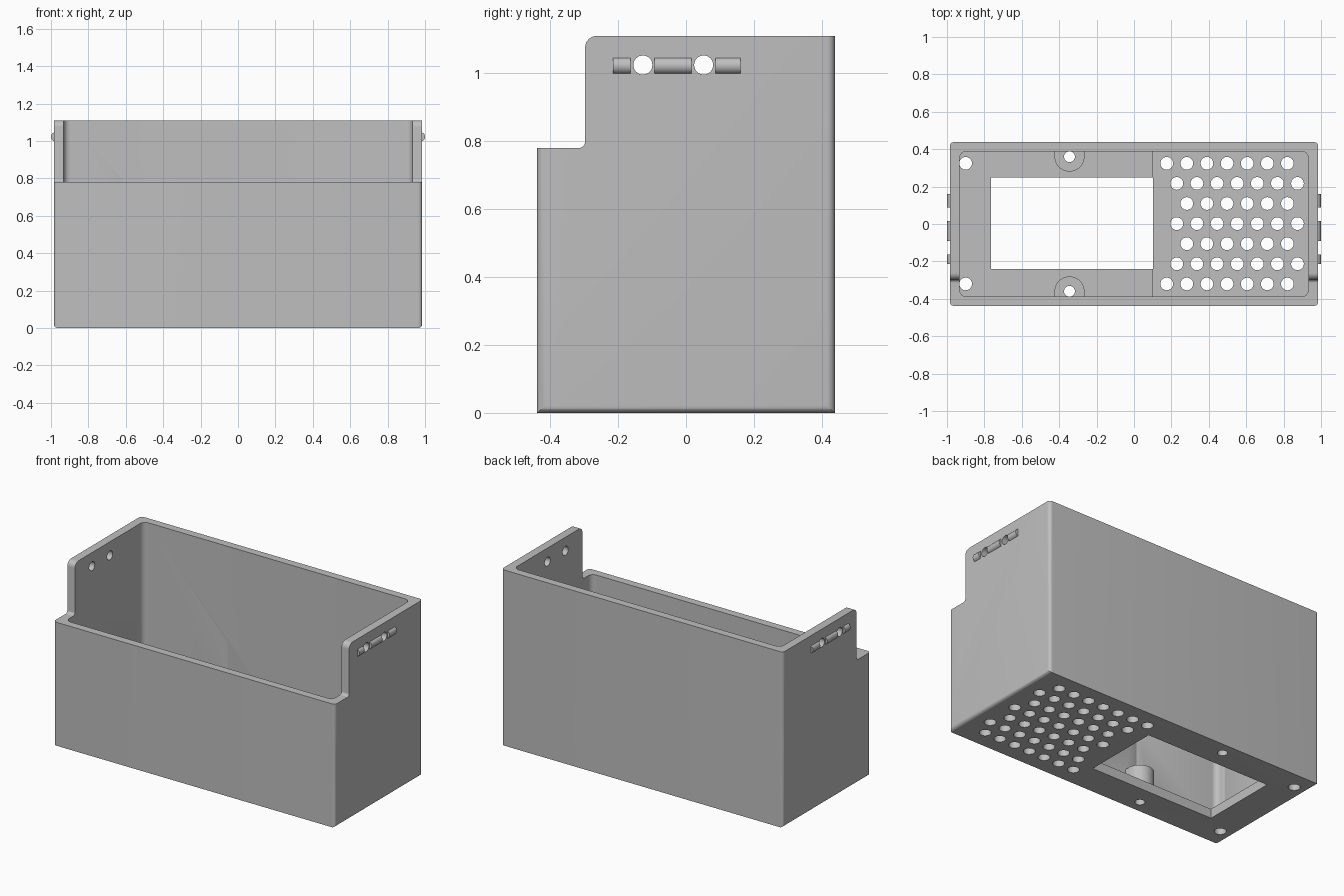
import bpy, bmesh, math
from mathutils import Vector

cube = bpy.data.objects.get("Cube")
if cube:
    bpy.data.objects.remove(cube, do_unlink=True)

grey = bpy.data.materials.new("light_grey")
grey.use_nodes = True
COLOUR = (0.52, 0.52, 0.52, 1)
grey.diffuse_color = COLOUR
grey.node_tree.nodes["Principled BSDF"].inputs["Base Color"].default_value = COLOUR


def fillet(corners, steps=8):
    """Outline from right-angled corners given as (u, v, radius)."""
    out = []
    for i, (u, v, r) in enumerate(corners):
        p = Vector((u, v))
        if r == 0:
            out.append(p)
            continue
        a = (Vector(corners[i - 1][:2]) - p).normalized()
        b = (Vector(corners[(i + 1) % len(corners)][:2]) - p).normalized()
        for k in range(steps + 1):
            t = math.pi / 2 * k / steps
            out.append(p + r * (a + b) - r * (b * math.cos(t) + a * math.sin(t)))
    return out


def rect(u0, u1, v0, v1, r_low=0.0, r_high=None):
    r_high = r_low if r_high is None else r_high
    return fillet([(u0, v0, r_low), (u1, v0, r_low), (u1, v1, r_high), (u0, v1, r_high)])


def circle(u, v, r, n=32):
    return [Vector((u + r * math.cos(math.tau * k / n), v + r * math.sin(math.tau * k / n)))
            for k in range(n)]


PLACE = {"x": lambda p, w: (w, p.x, p.y),
         "y": lambda p, w: (p.x, w, p.y),
         "z": lambda p, w: (p.x, p.y, w)}


def prism(name, axis, outlines, lo, hi):
    """Extrude one or more separate outlines along an axis."""
    bm = bmesh.new()
    for pts in outlines:
        ends = [[bm.verts.new(PLACE[axis](p, w)) for p in pts] for w in (lo, hi)]
        for end in ends:
            bm.faces.new(end)
        for i in range(len(pts)):
            j = (i + 1) % len(pts)
            bm.faces.new((ends[0][i], ends[0][j], ends[1][j], ends[1][i]))
    bmesh.ops.recalc_face_normals(bm, faces=bm.faces)
    mesh = bpy.data.meshes.new(name)
    bm.to_mesh(mesh)
    bm.free()
    mesh.materials.append(grey)
    obj = bpy.data.objects.new(name, mesh)
    bpy.context.collection.objects.link(obj)
    return obj


def activate(obj):
    bpy.ops.object.select_all(action="DESELECT")
    obj.select_set(True)
    bpy.context.view_layer.objects.active = obj


def combine(target, tool, operation):
    activate(target)
    mod = target.modifiers.new("combine", "BOOLEAN")
    mod.operation, mod.object, mod.solver = operation, tool, "EXACT"
    bpy.ops.object.modifier_apply(modifier=mod.name)
    bpy.data.objects.remove(tool, do_unlink=True)


HX, HY, TOP = 0.985, 0.438, 1.11      # outer half sizes and height
IX, IY = 0.932, 0.388                 # inner half sizes
FLOOR, THIN = 0.059, 0.04             # floor thicknesses

# Outer body: plan outline limited by the stepped side and rounded lower ends
box = prism("box", "z", [rect(-HX, HX, -HY, HY, 0.022)], -0.2, 1.4)
side = fillet([(-0.6, -0.4, 0), (0.6, -0.4, 0), (0.6, TOP, 0), (-0.297, TOP, 0.035),
               (-0.297, 0.78, 0.018), (-0.6, 0.78, 0)])
combine(box, prism("side_shape", "x", [side], -1.2, 1.2), "INTERSECT")
combine(box, prism("end_shape", "y", [rect(-HX, HX, 0, 1.6, 0.022, 0)], -0.7, 0.7), "INTERSECT")

# Cavity, then the thicker floor on one half and the two screw bosses
combine(box, prism("cavity", "z", [rect(-IX, IX, -IY, IY, 0.035)], THIN, 1.5), "DIFFERENCE")
combine(box, prism("thick_floor", "z", [rect(-0.96, 0.1, -0.41, 0.41)], 0.02, FLOOR), "UNION")
BOSS_X, BOSS_Y, BOSS_R = -0.345, 0.36, 0.08
arc = [Vector((BOSS_X - BOSS_R * math.cos(math.pi * k / 24),
               -BOSS_Y + BOSS_R * math.sin(math.pi * k / 24))) for k in range(25)]
arc += [Vector((BOSS_X + BOSS_R, -0.41)), Vector((BOSS_X - BOSS_R, -0.41))]
mirrored = [Vector((p.x, -p.y)) for p in arc]
combine(box, prism("bosses", "z", [arc, mirrored], 0.03, 0.196), "UNION")

# Floor window
combine(box, prism("window", "z", [rect(-0.765, 0.101, -0.24, 0.248)], -0.3, 0.15), "DIFFERENCE")

# Floor holes: staggered vent grid, corner holes and boss holes
PITCH = 0.1075
holes = []
for row in range(-3, 4):
    shifted = row in (-2, 0, 2)
    start = 0.229 if shifted else 0.175
    count = 7
    if abs(row) == 1:
        start, count = start + PITCH, 6
    holes += [circle(start + PITCH * k, row * PITCH + 0.002, 0.034, 24) for k in range(count)]
for s in (-1, 1):
    holes.append(circle(-0.9, s * 0.3225 + 0.002, 0.034, 24))
    holes.append(circle(BOSS_X, s * BOSS_Y, 0.029, 24))
combine(box, prism("floor_holes", "z", holes, -0.3, 0.5), "DIFFERENCE")

# Round holes through both end walls
ports = [circle(y, 1.024, 0.028) for y in (-0.127, 0.052)]
combine(box, prism("wall_holes", "x", ports, -1.3, 1.3), "DIFFERENCE")

activate(box)
bpy.ops.object.shade_smooth_by_angle(angle=math.radians(30))

# Half-round ribs between the end wall holes
for label, s in (("left", 1), ("right", -1)):
    for n, (y0, y1) in enumerate([(-0.215, -0.163), (-0.092, 0.016), (0.087, 0.16)], 1):
        rib = prism(f"{label}_rib_{n}", "y", [circle(s * 0.975, 1.022, 0.025)], y0, y1)
        activate(rib)
        bpy.ops.object.shade_smooth_by_angle(angle=math.radians(30))
